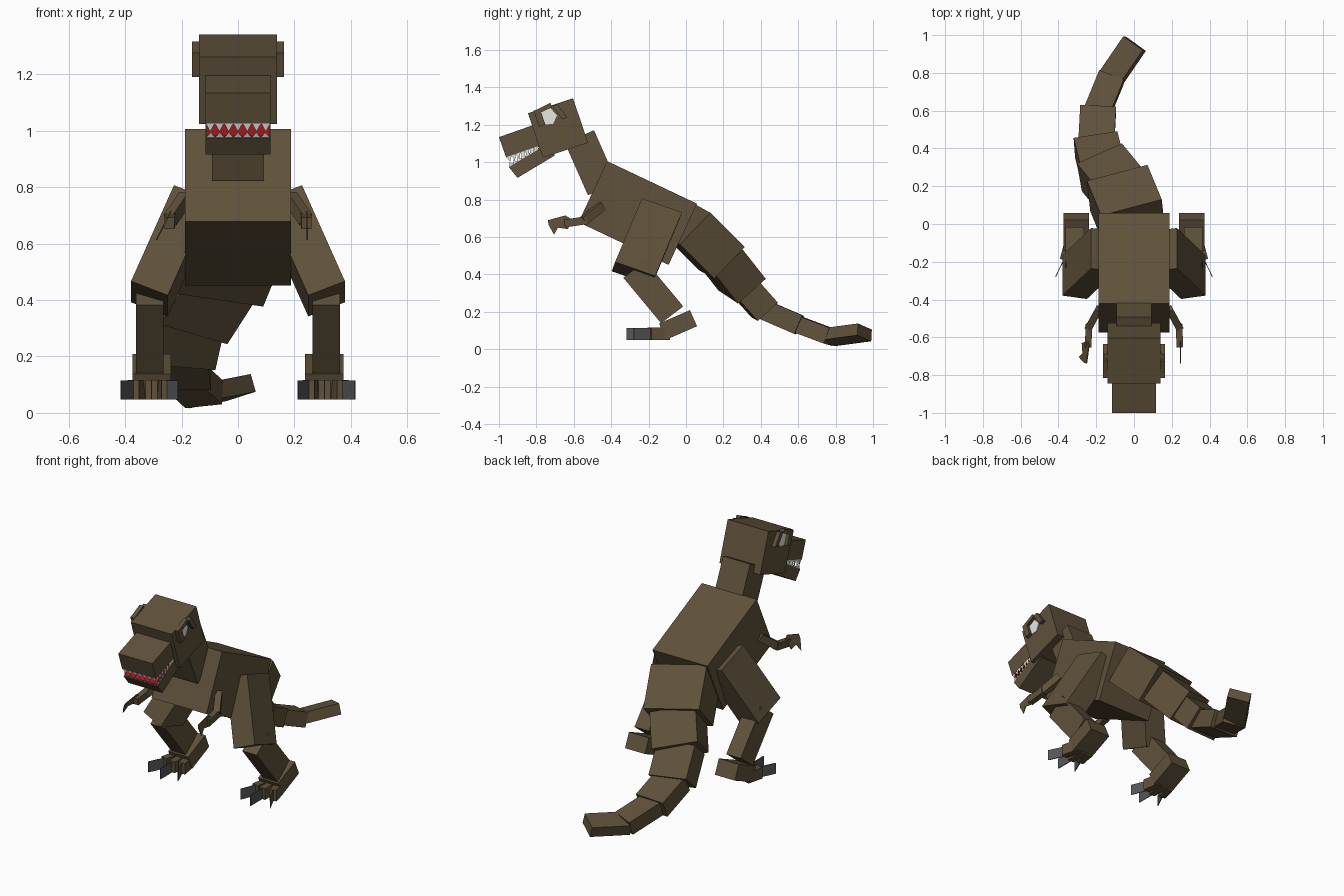
import bpy, bmesh, math
from mathutils import Vector as V

if "Cube" in bpy.data.objects:
    bpy.data.objects.remove(bpy.data.objects["Cube"])


def material(name, rgb):
    m = bpy.data.materials.new(name)
    m.diffuse_color = (*rgb, 1)
    m.use_nodes = True
    m.node_tree.nodes["Principled BSDF"].inputs["Base Color"].default_value = m.diffuse_color
    return m


HIDE = material("brown_hide", (0.115, 0.083, 0.043))
WHITE = material("white", (0.80, 0.80, 0.77))
RED = material("mouth_red", (0.33, 0.01, 0.012))
GREY = material("claw_grey", (0.095, 0.095, 0.105))


def finish(name, bm, mat):
    bmesh.ops.recalc_face_normals(bm, faces=bm.faces[:])
    me = bpy.data.meshes.new(name)
    bm.to_mesh(me)
    bm.free()
    me.materials.append(mat)
    ob = bpy.data.objects.new(name, me)
    bpy.context.collection.objects.link(ob)
    return ob


def block(name, p, a, b, c, mat=HIDE):
    """Box from one corner and three edge vectors."""
    p, a, b, c = V(p), V(a), V(b), V(c)
    bm = bmesh.new()
    bmesh.ops.create_cube(bm, size=1)
    for v in bm.verts:
        v.co = p + a * (v.co.x + .5) + b * (v.co.y + .5) + c * (v.co.z + .5)
    return finish(name, bm, mat)


def slab(name, x0, x1, p, l, h, mat=HIDE):
    """Box spanning x0..x1 with a tilted side profile (y, z)."""
    return block(name, (x0, *p), (x1 - x0, 0, 0), (0, *l), (0, *h), mat)


def limb(name, p, q, w, h, up, back=0.0, mat=HIDE):
    """Box running from p to q, w wide and h high."""
    p, q = V(p), V(q)
    d = (q - p).normalized()
    p = p - d * back
    side = d.cross(V(up)).normalized()
    top = side.cross(d)
    return block(name, p - side * w / 2 - top * h / 2, q - p, side * w, top * h, mat)


def plate(name, pts, off, mat):
    """Thin plate from an outline, given thickness by an offset."""
    bm = bmesh.new()
    f = bm.faces.new([bm.verts.new(p) for p in pts])
    r = bmesh.ops.extrude_face_region(bm, geom=[f])
    for v in r["geom"]:
        if isinstance(v, bmesh.types.BMVert):
            v.co += V(off)
    return finish(name, bm, mat)


def teeth(name, half, front, back, drop):
    """Row of triangular teeth around the two sides and front of a jaw."""
    path = [V((-half, *back)), V((-half, *front)), V((half, *front)), V((half, *back))]
    bm = bmesh.new()
    for a, b in zip(path, path[1:]):
        n = 7
        for i in range(n):
            l, r = a.lerp(b, i / n), a.lerp(b, (i + 1) / n)
            tip = (l + r) / 2 + V((0, *drop))
            bm.faces.new([bm.verts.new(p) for p in (l, r, tip)])
    return finish(name, bm, WHITE)


# Body, neck and head
slab("body", -.187, .187, (-.422, 1.006), (.481, -.228), (-.152, -.327))
slab("neck", -.092, .092, (-.492, 1.171), (-.155, -.069), (.123, -.279))
slab("head", -.139, .139, (-.845, 1.262), (.241, .080), (.080, -.238))

# Jaws and mouth
slab("upper_jaw", -.116, .116, (-1, 1.134), (.24, .084), (.038, -.108))
slab("lower_jaw", -.116, .116, (-.947, .974), (.20, .12), (.046, -.058))
slab("mouth_floor", -.112, .112, (-.943, .977), (.19, .114), (-.003, .005), RED)
slab("palate", -.112, .112, (-.957, 1.028), (.20, .070), (.001, -.005), RED)
teeth("upper_teeth", .115, (-.960, 1.027), (-.79, 1.086), (.010, -.030))
teeth("lower_teeth", .113, (-.944, .975), (-.79, 1.067), (-.012, .020))

# Eyes framed by raised brow ridges
for s, n in ((1, "right"), (-1, "left")):
    x0, x1 = s * .137, s * .163
    plate("eye_" + n, [(s * .139, y, z) for y, z in
          ((-.80, 1.26), (-.73, 1.295), (-.69, 1.25), (-.71, 1.205), (-.77, 1.20))],
          (s * .005, 0, 0), WHITE)
    slab("brow_front_" + n, x0, x1, (-.815, 1.275), (.033, .012), (.030, -.085))
    slab("brow_top_" + n, x0, x1, (-.81, 1.275), (.085, .042), (.010, -.022))
    slab("brow_back_" + n, x0, x1, (-.715, 1.302), (.028, .008), (.052, -.072))

# Tail: tapering chain of turned blocks
pts = [(-.01, .02, .655), (-.08, .19, .485), (-.17, .30, .345), (-.20, .42, .21),
       (-.19, .605, .13), (-.12, .775, .066), (.003, .955, .09)]
size = [(.335, .235), (.27, .20), (.235, .145), (.19, .108), (.14, .09), (.13, .065)]
lean = [.5, .6, .5, .25, .25, .4]
for i, (w, h) in enumerate(size):
    limb("tail_%d" % (i + 1), pts[i], pts[i + 1], w, h, (0, lean[i], .9), .02)

# Legs and arms on both sides
for s, n in ((1, "right"), (-1, "left")):
    block("thigh_" + n, (s * .227, -.235, .807), (s * .152, -.144, -.34),
          (0, .214, -.075), (s * -.13, -.018, -.05))
    slab("shin_" + n, s * .264, s * .362, (-.335, .382), (.202, -.243), (.118, .090))
    slab("foot_" + n, s * .238, s * .374, (.021, .209), (-.165, -.072), (.038, -.086))
    # Toes fan out, each ending in a flat upright claw
    for k, (xa, xb, yb, xc, yc) in enumerate(((.268, .250, -.19, .213, -.28),
                                             (.307, .307, -.205, .307, -.317),
                                             (.346, .372, -.19, .415, -.28))):
        limb("toe_%s_%d" % (n, k + 1), (s * xa, -.09, .082), (s * xb, yb, .082),
             .042, .068, (0, 0, 1))
        limb("claw_%s_%d" % (n, k + 1), (s * xb, yb, .081), (s * xc, yc, .081),
             .004, .066, (0, 0, 1), 0, GREY)
    # Small arms with ragged flat hands
    limb("upper_arm_" + n, (s * .185, -.45, .765), (s * .240, -.55, .685),
         .038, .045, (0, 0, 1))
    limb("forearm_" + n, (s * .238, -.53, .690), (s * .243, -.65, .672),
         .035, .042, (0, 0, 1))
    tilt = 0 if s > 0 else .5
    outline = ((-.62, .70), (-.645, .715), (-.738, .69), (-.735, .665),
               (-.705, .612), (-.685, .65), (-.63, .642))
    plate("hand_" + n, [(s * (.243 + tilt * (.70 - z)), y, z) for y, z in outline],
          (s * .005, 0, 0), HIDE)
